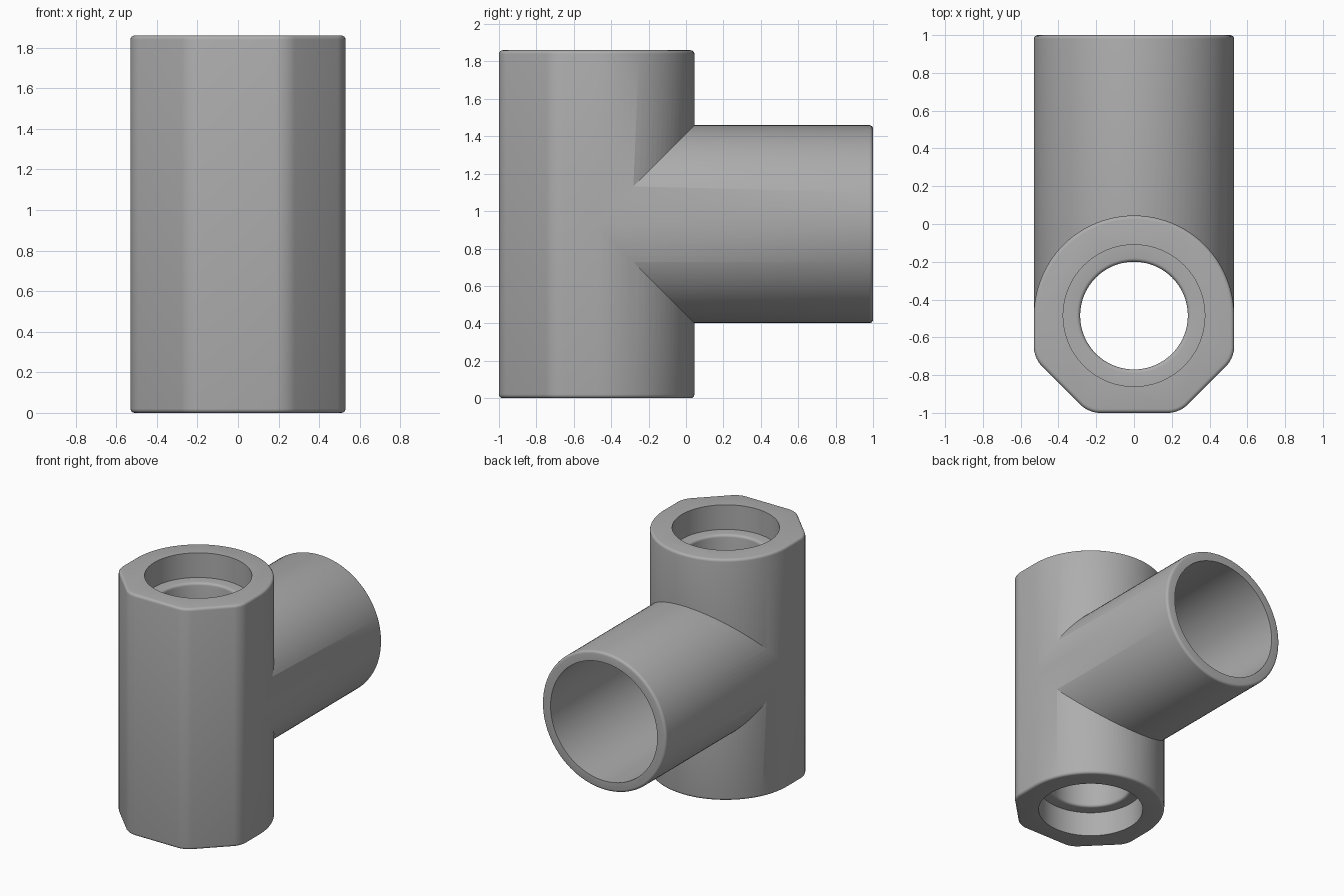
import bpy, bmesh, math
from mathutils import Matrix, Vector

if "Cube" in bpy.data.objects:
    bpy.data.objects.remove(bpy.data.objects["Cube"], do_unlink=True)

R = 0.53          # outer radius of both pipes
HEIGHT = 1.86     # height of the upright run
AXIS_Y = -0.485   # run axis
MID_Z = HEIGHT / 2
FILLET = 0.02
SEGMENTS = 96

grey = bpy.data.materials.new("pipe grey")
grey.use_nodes = True
colour = (0.42, 0.42, 0.42, 1)
grey.diffuse_color = colour
grey.node_tree.nodes["Principled BSDF"].inputs["Base Color"].default_value = colour


def add_object(name, bm):
    bmesh.ops.recalc_face_normals(bm, faces=bm.faces[:])
    mesh = bpy.data.meshes.new(name)
    bm.to_mesh(mesh)
    bm.free()
    mesh.materials.append(grey)
    obj = bpy.data.objects.new(name, mesh)
    bpy.context.collection.objects.link(obj)
    return obj


def lathe(name, profile, matrix):
    """Turn (radius, height) points round z; both ends are capped."""
    bm = bmesh.new()
    rings = []
    for r, z in profile:
        rings.append([bm.verts.new((r * math.cos(a), r * math.sin(a), z))
                      for a in (math.tau * i / SEGMENTS for i in range(SEGMENTS))])
    for low, high in zip(rings, rings[1:]):
        for i in range(SEGMENTS):
            j = (i + 1) % SEGMENTS
            bm.faces.new((low[i], low[j], high[j], high[i]))
    bm.faces.new(rings[0])
    bm.faces.new(rings[-1])
    bm.transform(matrix)
    return add_object(name, bm)


def rounded(r, z, f, steps=4):
    """Quarter round from the wall (r, z - f) to the flat (r - f, z)."""
    angles = [math.pi / 2 * i / steps for i in range(steps + 1)]
    return [(r - f + f * math.cos(a), z - f + f * math.sin(a)) for a in angles]


# Upright run: round back, flat sides and chamfered front
outline = [(R * math.cos(math.pi * i / 48), AXIS_Y + R * math.sin(math.pi * i / 48))
           for i in range(49)]
corners = [(-R, -0.71), (-0.24, -1.0), (0.24, -1.0), (R, -0.71)]
bm = bmesh.new()
base = bm.faces.new([bm.verts.new((x, y, 0)) for x, y in outline + corners])
top = bmesh.ops.extrude_face_region(bm, geom=[base])["geom"]
bmesh.ops.translate(bm, verts=[v for v in top if isinstance(v, bmesh.types.BMVert)],
                    vec=Vector((0, 0, HEIGHT)))
uprights = [e for e in bm.edges
            if abs(e.verts[0].co.z - e.verts[1].co.z) > 1 and e.verts[0].co.y < -0.6]
bmesh.ops.bevel(bm, geom=uprights, offset=0.055, segments=5, profile=0.5, affect='EDGES')
rims = [e for e in bm.edges if abs(e.verts[0].co.z - e.verts[1].co.z) < 1e-4]
bmesh.ops.bevel(bm, geom=rims, offset=FILLET, segments=4, profile=0.5, affect='EDGES')
body = add_object("tee_body", bm)

# Branch pipe pointing backwards from the run axis
along_y = Matrix.Translation((0, AXIS_Y, MID_Z)) @ Matrix.Rotation(-math.pi / 2, 4, 'X')
length = 1 - AXIS_Y
branch = lathe("branch_pipe", [(R - 0.0005, 0)] + rounded(R - 0.0005, length, FILLET), along_y)

# Bores: stepped hole through the run, wide hole in the branch
SOCKET, HOLE, DEPTH = 0.375, 0.285, 0.19
ledge = HEIGHT - DEPTH
lip = [(HOLE + FILLET - FILLET * math.sin(a), ledge - FILLET + FILLET * math.cos(a))
       for a in (math.pi / 2 * (1 - i / 4) for i in range(5))]
upper = lip + [(SOCKET, ledge), (SOCKET, HEIGHT + 0.1)]
lower = [(r, HEIGHT - z) for r, z in reversed(upper)]
run_bore = lathe("run_bore_cutter", lower + upper, Matrix.Translation((0, AXIS_Y, 0)))
branch_bore = lathe("branch_bore_cutter", [(0.455, 0), (0.455, length + 0.1)], along_y)

bpy.context.view_layer.objects.active = body
body.select_set(True)
for tool, operation in ((branch, 'UNION'), (run_bore, 'DIFFERENCE'), (branch_bore, 'DIFFERENCE')):
    mod = body.modifiers.new(tool.name, 'BOOLEAN')
    mod.operation = operation
    mod.solver = 'EXACT'
    mod.object = tool
    bpy.ops.object.modifier_apply(modifier=mod.name)
    bpy.data.objects.remove(tool, do_unlink=True)

bpy.ops.object.shade_smooth_by_angle(angle=math.radians(30))
